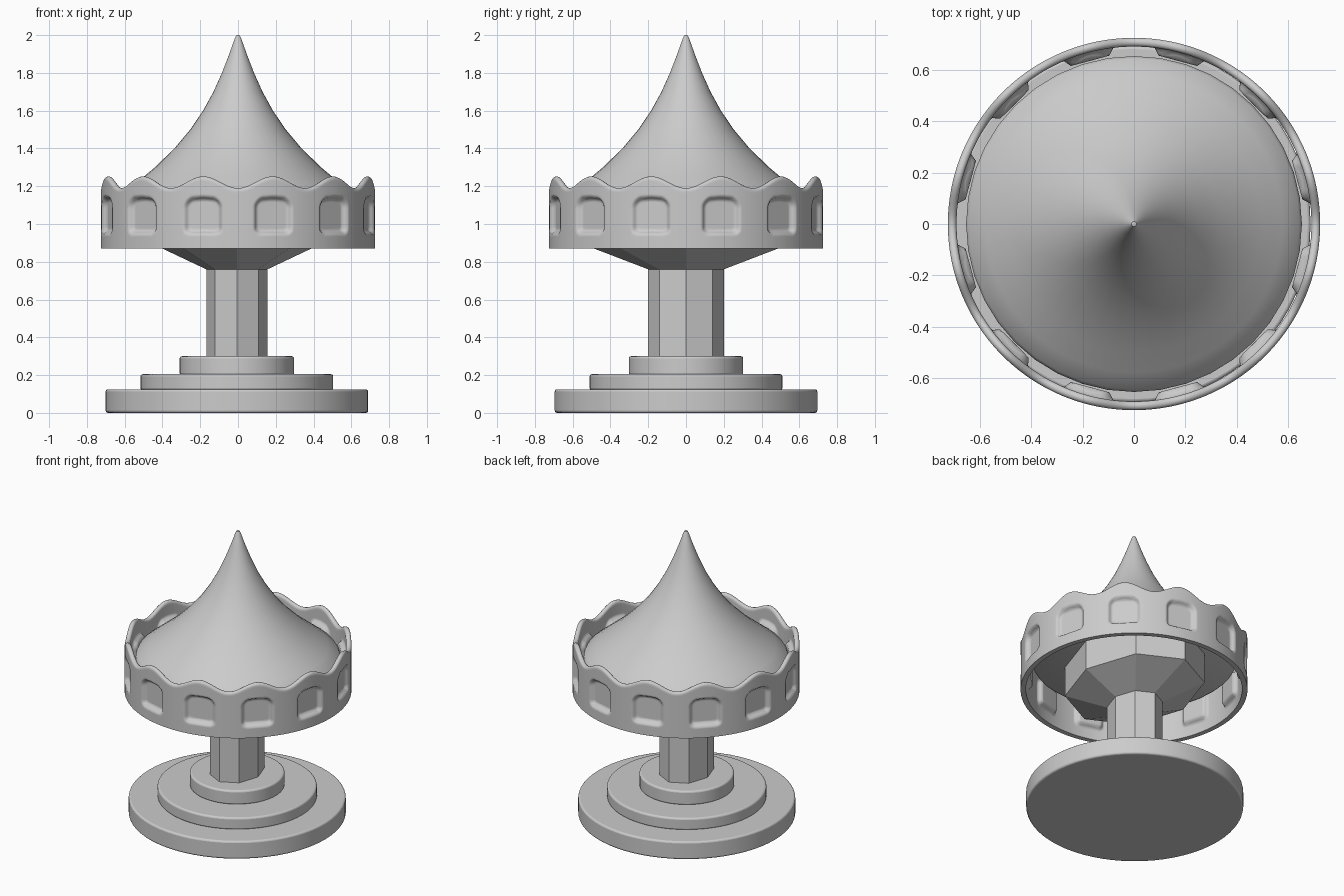
import bpy, bmesh, math

if "Cube" in bpy.data.objects:
    bpy.data.objects.remove(bpy.data.objects["Cube"])

mat = bpy.data.materials.new("plain_grey")
mat.diffuse_color = (0.6, 0.6, 0.6, 1)
mat.use_nodes = True
mat.node_tree.nodes["Principled BSDF"].inputs["Base Color"].default_value = mat.diffuse_color


def finish(name, bm, smooth_angle=None, bevel=0):
    bmesh.ops.remove_doubles(bm, verts=bm.verts, dist=1e-5)
    bmesh.ops.recalc_face_normals(bm, faces=bm.faces)
    me = bpy.data.meshes.new(name)
    bm.to_mesh(me)
    bm.free()
    me.materials.append(mat)
    ob = bpy.data.objects.new(name, me)
    bpy.context.collection.objects.link(ob)
    if smooth_angle:
        bpy.ops.object.select_all(action='DESELECT')
        ob.select_set(True)
        bpy.context.view_layer.objects.active = ob
        bpy.ops.object.shade_smooth_by_angle(angle=math.radians(smooth_angle))
    if bevel:
        mod = ob.modifiers.new("soft_edge", 'BEVEL')
        mod.width, mod.segments = bevel, 3
        mod.limit_method, mod.angle_limit = 'ANGLE', math.radians(50)
    return ob


def loft(bm, rings):
    """Skin a list of closed vertex rings."""
    n = len(rings[0])
    for a, b in zip(rings, rings[1:]):
        for i in range(n):
            j = (i + 1) % n
            bm.faces.new((a[i], a[j], b[j], b[i]))


def lathe(name, profile, segs, sx=1.0, cx=0.0, **kw):
    bm = bmesh.new()
    rings = []
    for r, z in profile:
        rings.append([bm.verts.new((cx + sx * r * math.cos(2 * math.pi * i / segs),
                                    r * math.sin(2 * math.pi * i / segs), z))
                      for i in range(segs)])
    loft(bm, rings)
    return finish(name, bm, **kw)


# Stepped round base
for name, r, z0, z1 in (("base_plate", 0.695, 0.0, 0.125),
                        ("middle_step", 0.51, 0.12, 0.205),
                        ("top_step", 0.303, 0.2, 0.3)):
    lathe(name, [(0, z0), (r, z0), (r, z1), (0, z1)], 64, cx=-0.006,
          smooth_angle=40, bevel=0.012)

# Eight-sided column flaring into the hub under the roof
lathe("column", [(0, 0.28), (0.2, 0.28), (0.2, 0.76), (0.5, 0.875),
                 (0.5, 1.09), (0, 1.09)], 8, sx=0.81, cx=-0.006)

# Concave pointed roof
lathe("roof", [(0, 2.0), (0.01, 1.998), (0.018, 1.98), (0.05, 1.89), (0.085, 1.8),
               (0.13, 1.7), (0.185, 1.6), (0.253, 1.5), (0.337, 1.4), (0.44, 1.3),
               (0.5, 1.25), (0.58, 1.185), (0.645, 1.133), (0.655, 1.115),
               (0.655, 1.095), (0.64, 1.085), (0, 1.085)], 40, smooth_angle=40)

# Scalloped ring with twelve pressed arched panels
R, T, BOTTOM, ROWS, SEGS = 0.726, 0.034, 0.87, 34, 480
STEP = math.radians(30)


def panel_mask(u, z):
    """1 inside the rounded arched panel, 0 outside, soft edge between."""
    top = 1.148 - 0.9 * u * u
    mid, half = (top + 0.945) / 2, (top - 0.945) / 2
    rad = 0.055 if z > mid else 0.035
    qx, qz = abs(u) - (0.107 - rad), abs(z - mid) - (half - rad)
    d = math.hypot(max(qx, 0), max(qz, 0)) + min(max(qx, qz), 0) - rad
    t = min(max(-d / 0.022, 0), 1)
    return t * t * (3 - 2 * t)


def ring_radius(a, z):
    da = a % STEP - STEP / 2
    m = panel_mask(da * R, z)
    return R * (1 - m) + m * 0.693 / math.cos(da)


section = [(0.0, k / ROWS, 0.0) for k in range(ROWS + 1)]
section += [(T / 2 - T / 2 * math.cos(math.pi * k / 6), 1.0,
             T / 2 * math.sin(math.pi * k / 6)) for k in range(1, 6)]
section += [(T, k / ROWS, 0.0) for k in range(ROWS, -1, -1)]
section.append(section[0])

bm = bmesh.new()
rings = []
for inset, f, lift in section:
    ring = []
    for i in range(SEGS):
        a = 2 * math.pi * i / SEGS
        top = 1.221 - 0.031 * math.cos(12 * a) - T / 2
        z = BOTTOM + f * (top - BOTTOM)
        r = ring_radius(a, z) - inset
        ring.append(bm.verts.new((r * math.cos(a), r * math.sin(a), z + lift)))
    rings.append(ring)
loft(bm, rings)
finish("scalloped_ring", bm, smooth_angle=60)
